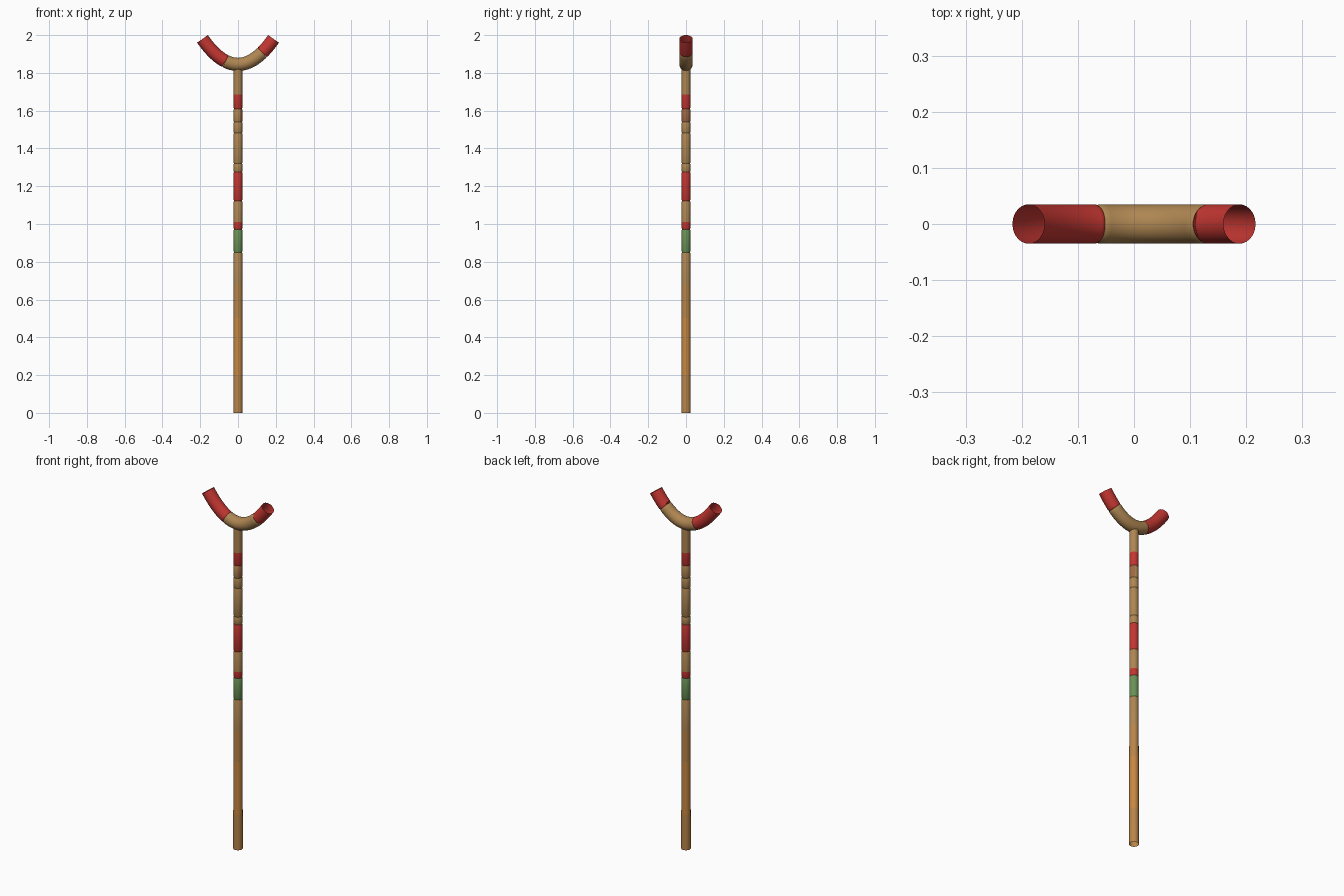
import bpy, bmesh, math

if "Cube" in bpy.data.objects:
    bpy.data.objects.remove(bpy.data.objects["Cube"])

SIDES = 28


def material(name, rgb):
    lin = [((c / 255 + 0.055) / 1.055) ** 2.4 for c in rgb]
    m = bpy.data.materials.new(name)
    m.diffuse_color = (*lin, 1)
    m.use_nodes = True
    m.node_tree.nodes["Principled BSDF"].inputs["Base Color"].default_value = m.diffuse_color
    return m


TAN = material("tan wood", (174, 134, 82))
MID = material("warm tan wood", (184, 133, 74))
ORANGE = material("orange wood", (198, 136, 68))
RED = material("red wrap", (194, 54, 49))
GREEN = material("green wrap", (106, 146, 86))
RUST = material("rust stain", (158, 104, 68))


def sweep(name, path, mats, rule=None):
    """Open tube along (x, z, radius) stations in the xz plane."""
    bm = bmesh.new()
    rings = []
    for i, (x, z, r) in enumerate(path):
        a, b = path[max(i - 1, 0)], path[min(i + 1, len(path) - 1)]
        tx, tz = b[0] - a[0], b[1] - a[1]
        length = math.hypot(tx, tz)
        tx, tz = tx / length, tz / length
        ring = []
        for k in range(SIDES):
            w = 2 * math.pi * k / SIDES
            c, s = r * math.cos(w), r * math.sin(w)
            ring.append(bm.verts.new((x + c * tz, s, z - c * tx)))
        rings.append(ring)
    for lo, hi in zip(rings, rings[1:]):
        for k in range(SIDES):
            n = (k + 1) % SIDES
            f = bm.faces.new((lo[k], lo[n], hi[n], hi[k]))
            f.smooth = True
            if rule:
                f.material_index = rule(f.calc_center_median())
    me = bpy.data.meshes.new(name)
    bm.to_mesh(me)
    bm.free()
    for m in mats:
        me.materials.append(m)
    ob = bpy.data.objects.new(name, me)
    bpy.context.collection.objects.link(ob)
    return ob


# Lower shaft: open bottom, slightly thicker foot, colour warms in the middle
def lower_colour(c):
    return 0 if c.z > 0.68 else 2 if 0.2 < c.z < 0.5 else 1


sweep("lower_shaft",
      [(0, 0, 0.025), (0, 0.2, 0.0245), (0, 0.5, 0.024), (0, 0.68, 0.0237),
       (0, 0.844, 0.0235), (0, 0.85, 0.021)], [TAN, MID, ORANGE], lower_colour)

# Upper shaft sections: name, bottom, top, colour, groove at bottom, groove at top
SECTIONS = [
    ("green_band", 0.85, 0.972, GREEN, 1, 1),
    ("narrow_red_band", 0.972, 1.01, RED, 1, 0),
    ("grip", 1.01, 1.123, TAN, 0, 1),
    ("wide_red_band", 1.123, 1.275, RED, 1, 1),
    ("small_collar", 1.275, 1.32, TAN, 1, 1),
    ("upper_shaft", 1.32, 1.482, TAN, 1, 1),
    ("lower_collar", 1.482, 1.54, TAN, 1, 1),
    ("stained_collar", 1.54, 1.61, TAN, 1, 1),
    ("top_red_band", 1.61, 1.685, RED, 1, 0),
    ("neck", 1.685, 1.835, TAN, 0, 0),
]
for name, z0, z1, mat, g0, g1 in SECTIONS:
    r = 0.0235
    path = [(0, z0, r - 0.0025 * g0), (0, z0 + 0.006, r),
            (0, z1 - 0.006, r), (0, z1, r - 0.0025 * g1)]
    if name == "stained_collar":
        sweep(name, path, [TAN, RUST], lambda c: int(c.x > 0.012))
    else:
        sweep(name, path, [mat])


# Curved fork: parabolic open tube with red wrapped ends
def fork(name, x0, x1, mat, g0, g1):
    n = 14
    xs = [x0, x0 + 0.004] + [x0 + (x1 - x0) * i / n for i in range(1, n)] + [x1 - 0.004, x1]
    path = []
    for i, x in enumerate(xs):
        pinch = (g0 and i == 0) or (g1 and i == len(xs) - 1)
        path.append((x, 1.845 + 0.135 * (x / 0.188) ** 2, 0.0325 if pinch else 0.035))
    sweep(name, path, [mat])


fork("left_red_tip", -0.188, -0.066, RED, 0, 1)
fork("fork_middle", -0.066, 0.128, TAN, 1, 1)
fork("right_red_tip", 0.128, 0.188, RED, 1, 0)
